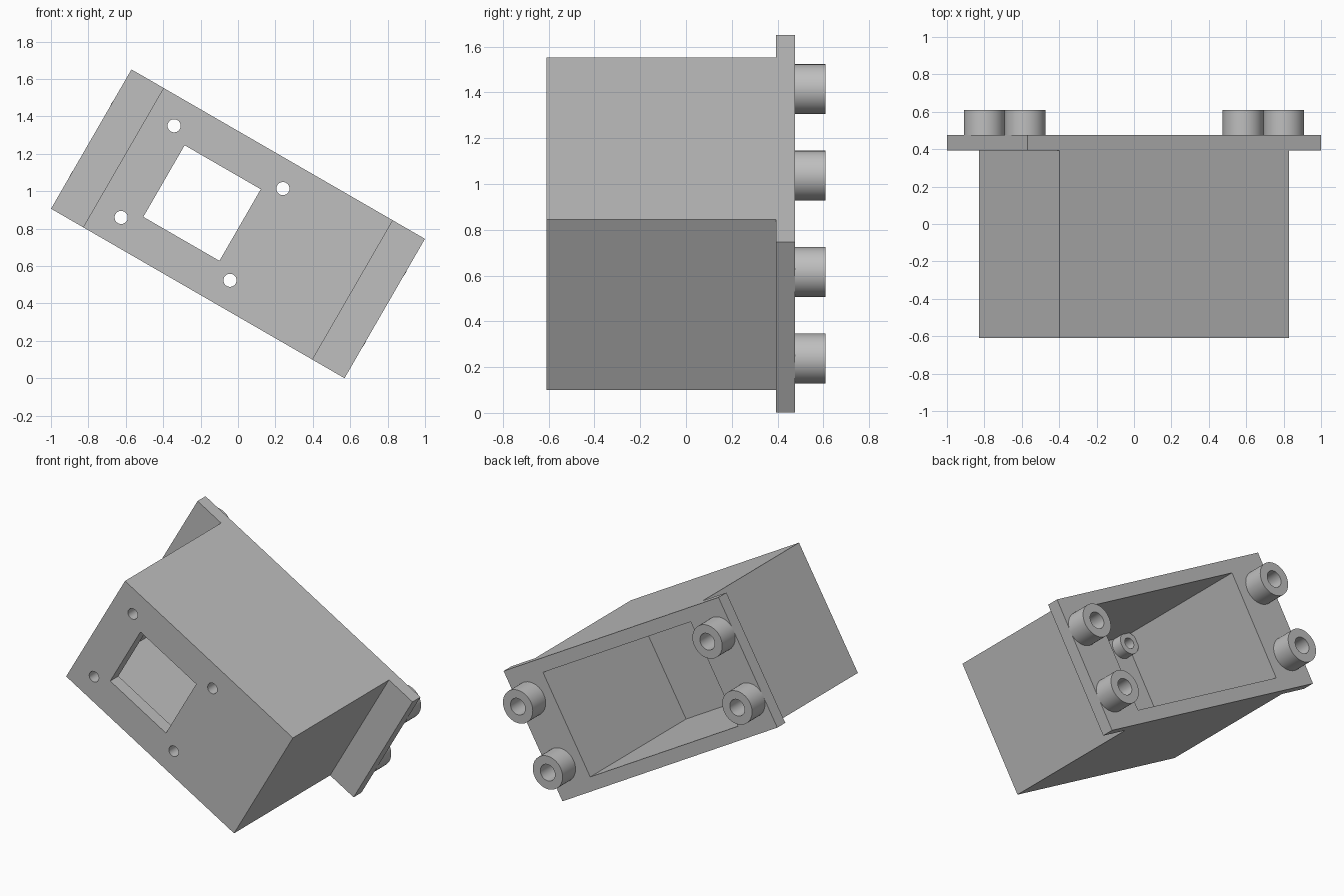
import bpy, bmesh
from math import radians
from mathutils import Matrix, Vector

cube = bpy.data.objects.get("Cube")
if cube:
    bpy.data.objects.remove(cube, do_unlink=True)

# Main sizes: x along the case, y front to back, z across; tilted at the end
FRONT, STEP, BACK, END = -0.61, 0.392, 0.475, 0.61
CASE_X, FLANGE_X, HALF_Z, WALL = 0.708, 0.906, 0.43, 0.085
WINDOW_X = -0.222
PLACE = Matrix.Translation((0, 0, 0.826)) @ Matrix.Rotation(radians(30), 4, 'Y')

grey = bpy.data.materials.new("plain_grey")
grey.use_nodes = True
colour = (0.52, 0.52, 0.52, 1)
grey.diffuse_color = colour
grey.node_tree.nodes["Principled BSDF"].inputs["Base Color"].default_value = colour


def make_object(name, bm):
    bmesh.ops.recalc_face_normals(bm, faces=bm.faces)
    mesh = bpy.data.meshes.new(name)
    bm.to_mesh(mesh)
    bm.free()
    mesh.materials.append(grey)
    obj = bpy.data.objects.new(name, mesh)
    bpy.context.collection.objects.link(obj)
    return obj


def select_only(obj):
    bpy.ops.object.select_all(action='DESELECT')
    obj.select_set(True)
    bpy.context.view_layer.objects.active = obj


def add_box(bm, low, high):
    low, high = Vector(low), Vector(high)
    m = Matrix.Translation((low + high) / 2) @ Matrix.Diagonal((*(high - low), 1))
    bmesh.ops.create_cube(bm, size=1, matrix=m)


def add_cylinder(bm, x, z, radius, y0, y1):
    m = Matrix.Translation((x, (y0 + y1) / 2, z)) @ Matrix.Rotation(radians(90), 4, 'X')
    bmesh.ops.create_cone(bm, cap_ends=True, segments=40, radius1=radius,
                          radius2=radius, depth=abs(y1 - y0), matrix=m)


def cut(obj, bm):
    cutter = make_object("cutter", bm)
    cutter.hide_render = True
    mod = obj.modifiers.new("cut", 'BOOLEAN')
    mod.operation, mod.solver, mod.object = 'DIFFERENCE', 'EXACT', cutter
    select_only(obj)
    bpy.ops.object.modifier_apply(modifier=mod.name)
    bpy.data.objects.remove(cutter, do_unlink=True)


def finish(obj):
    obj.matrix_world = PLACE
    select_only(obj)
    bpy.ops.object.shade_smooth_by_angle(angle=radians(30))


def tube(name, x, z, outer, inner, base, rim):
    """Hollow post standing on a surface at y=base."""
    bm = bmesh.new()
    add_cylinder(bm, x, z, outer, base, rim)
    obj = make_object(name, bm)
    hole = bmesh.new()
    add_cylinder(hole, x, z, inner, base - 0.02, rim + 0.02)
    cut(obj, hole)
    finish(obj)


def corners(cx, dx, dz):
    return [(cx + sx * dx, sz * dz, f"{'left' if sx > 0 else 'right'}_{'upper' if sz > 0 else 'lower'}")
            for sx in (-1, 1) for sz in (-1, 1)]


# Case with flange ears, one stepped profile extruded across
half = [(CASE_X, FRONT), (CASE_X, STEP), (FLANGE_X, STEP), (FLANGE_X, BACK)]
profile = half + [(-x, y) for x, y in reversed(half)]
bm = bmesh.new()
face = bm.faces.new([bm.verts.new((x, y, -HALF_Z)) for x, y in profile])
side = bmesh.ops.extrude_face_region(bm, geom=[face])
bmesh.ops.translate(bm, vec=(0, 0, 2 * HALF_Z),
                    verts=[v for v in side["geom"] if isinstance(v, bmesh.types.BMVert)])
case = make_object("case", bm)

# Hollow inside, open at the back
inner_x, inner_z = CASE_X - WALL, HALF_Z - WALL
bm = bmesh.new()
add_box(bm, (-inner_x, FRONT + WALL, -inner_z), (inner_x, BACK + 0.1, inner_z))
cut(case, bm)

# Front window and screw holes
screws = corners(WINDOW_X, 0.336, 0.283)
bm = bmesh.new()
add_box(bm, (WINDOW_X - 0.235, FRONT - 0.1, -0.221), (WINDOW_X + 0.235, FRONT + 0.2, 0.221))
for x, z, _ in screws:
    add_cylinder(bm, x, z, 0.035, FRONT - 0.1, FRONT + 0.2)
cut(case, bm)
finish(case)

# Short standoffs behind the screw holes
for x, z, label in screws:
    tube(f"standoff_{label}", x, z, 0.07, 0.035, FRONT + WALL, FRONT + WALL + 0.075)

# Mounting bosses on the back of the flange
for x, z, label in corners(0, 0.799, 0.218):
    tube(f"boss_{label}", x, z, 0.109, 0.054, BACK, END)
